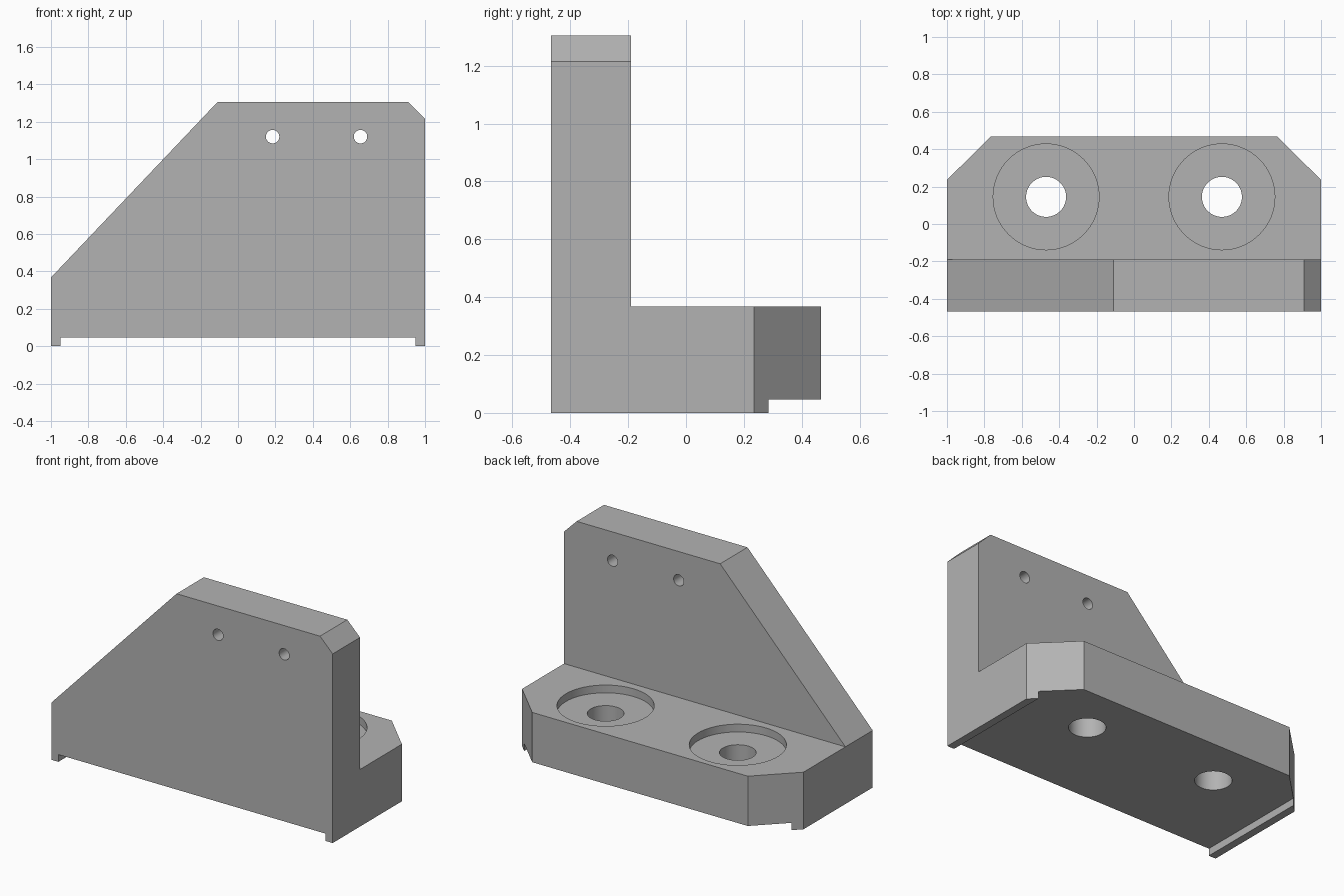
import bpy
import bmesh
import math
from mathutils import Vector

cube = bpy.data.objects.get("Cube")
if cube:
    bpy.data.objects.remove(cube, do_unlink=True)

grey = bpy.data.materials.new("machined grey")
grey.use_nodes = True
colour = (0.45, 0.45, 0.45, 1)
grey.diffuse_color = colour
grey.node_tree.nodes["Principled BSDF"].inputs["Base Color"].default_value = colour


def prism(name, points, axis, low, high):
    """Extrude a flat outline along an axis; points fill the other two axes."""
    bm = bmesh.new()
    verts = []
    for p in points:
        co = list(p)
        co.insert(axis, low)
        verts.append(bm.verts.new(co))
    face = bm.faces.new(verts)
    moved = bmesh.ops.extrude_face_region(bm, geom=[face])["geom"]
    shift = Vector((0, 0, 0))
    shift[axis] = high - low
    bmesh.ops.translate(bm, vec=shift,
                        verts=[v for v in moved if isinstance(v, bmesh.types.BMVert)])
    bmesh.ops.recalc_face_normals(bm, faces=bm.faces)
    mesh = bpy.data.meshes.new(name)
    bm.to_mesh(mesh)
    bm.free()
    mesh.materials.append(grey)
    obj = bpy.data.objects.new(name, mesh)
    bpy.context.collection.objects.link(obj)
    return obj


def circle(x, y, r, n=64):
    return [(x + r * math.cos(math.tau * i / n), y + r * math.sin(math.tau * i / n))
            for i in range(n)]


def cut(target, tool, operation="DIFFERENCE"):
    mod = target.modifiers.new(tool.name, "BOOLEAN")
    mod.operation = operation
    mod.solver = "EXACT"
    mod.object = tool
    bpy.context.view_layer.objects.active = target
    bpy.ops.object.modifier_apply(modifier=mod.name)
    bpy.data.objects.remove(tool, do_unlink=True)


FRONT, BACK, WALL_BACK = -0.467, 0.467, -0.19
BASE_TOP, TOP, FOOT = 0.367, 1.305, 0.047

# L-shaped section: upright wall and thick base
bracket = prism("angle_bracket", [
    (FRONT, -0.1), (BACK, -0.1), (BACK, BASE_TOP), (WALL_BACK, BASE_TOP),
    (WALL_BACK, TOP), (FRONT, TOP)], 0, -1.1, 1.1)

# Sloping wall outline, with a shallow channel between two foot rails
cut(bracket, prism("front_outline", [
    (-1, 0), (-0.95, 0), (-0.95, FOOT), (0.95, FOOT), (0.95, 0), (1, 0),
    (1, 1.215), (0.905, 1.31), (-0.105, 1.31), (-1, BASE_TOP)],
    1, -1, 1), "INTERSECT")

# Chamfered rear corners of the base
for side in (-1, 1):
    cut(bracket, prism("corner_cutter", [
        (side * 0.665, 0.567), (side * 1.1, 0.137), (side * 1.1, 0.567)], 2, -1, 2))

# Counterbored mounting holes in the base
for x in (-0.47, 0.47):
    cut(bracket, prism("counterbore_cutter", circle(x, 0.145, 0.283), 2, BASE_TOP - 0.05, 0.6))
    cut(bracket, prism("mounting_hole_cutter", circle(x, 0.145, 0.107), 2, -0.2, 0.6))

# Small holes through the wall
for x in (0.185, 0.655):
    cut(bracket, prism("wall_hole_cutter", circle(x, 1.12, 0.036, 32), 1, -1, 1))

# Smooth hole walls while keeping machined edges crisp
bpy.ops.object.select_all(action="DESELECT")
bracket.select_set(True)
bpy.context.view_layer.objects.active = bracket
bpy.ops.object.shade_smooth_by_angle(angle=math.radians(30))
